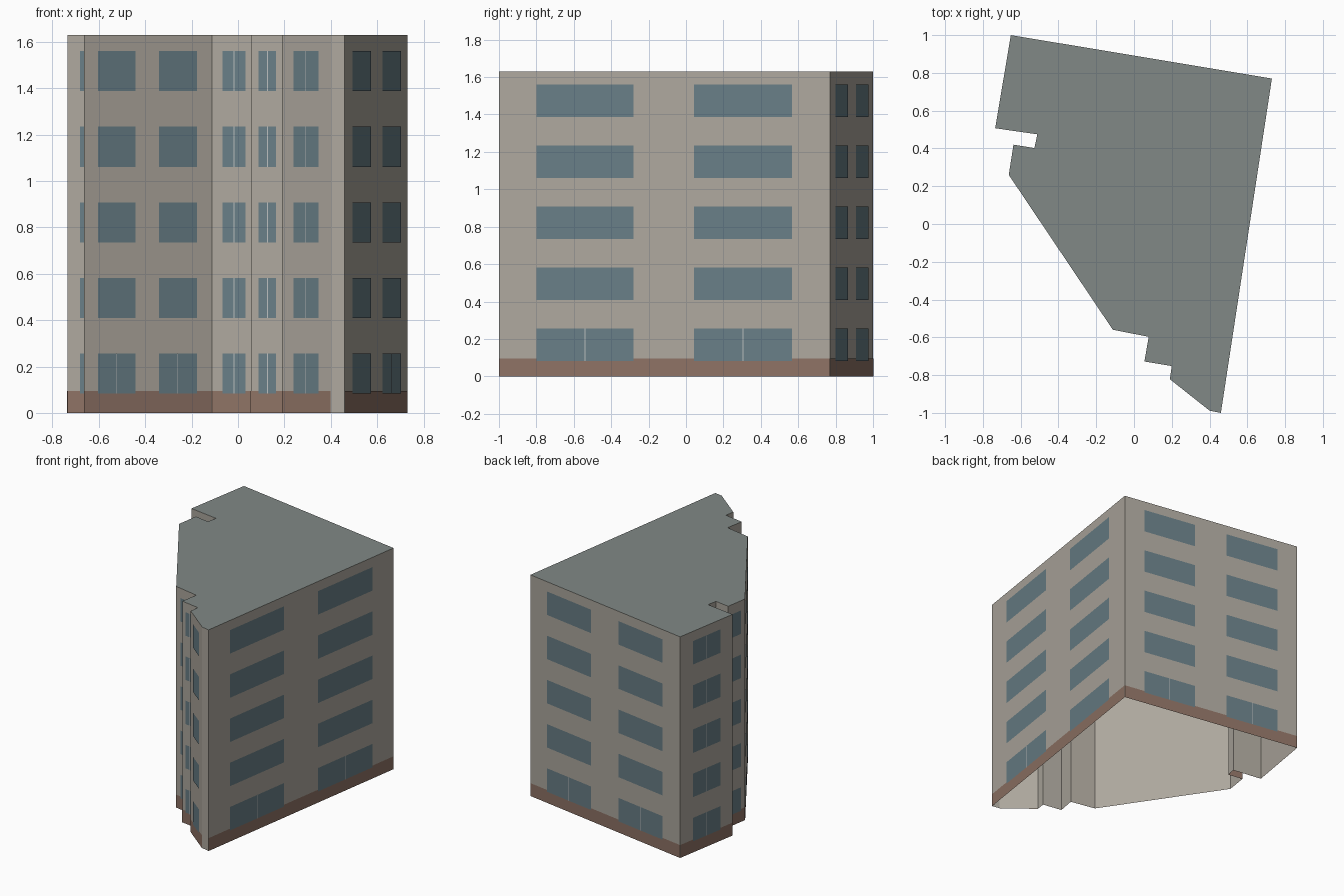
import bpy
from mathutils import Vector

if "Cube" in bpy.data.objects:
    bpy.data.objects.remove(bpy.data.objects["Cube"])

HEIGHT = 1.63
BRICK_TOP = 0.095
FLOOR_STEP = 0.326
# Footprint, counter-clockwise seen from above
OUTLINE = [(-0.652, 1.0), (-0.735, 0.507), (-0.512, 0.475), (-0.527, 0.402),
           (-0.638, 0.42), (-0.663, 0.26), (-0.112, -0.56), (0.078, -0.597),
           (0.055, -0.728), (0.20, -0.752), (0.19, -0.822), (0.40, -0.988),
           (0.46, -1.0), (0.73, 0.77)]


def material(name, rgb):
    m = bpy.data.materials.new(name)
    m.diffuse_color = (*rgb, 1)
    m.use_nodes = True
    m.node_tree.nodes["Principled BSDF"].inputs["Base Color"].default_value = m.diffuse_color
    return m


def make(name, quads, mat):
    """Mesh object from a list of polygons."""
    verts, faces = [], []
    for q in quads:
        faces.append(list(range(len(verts), len(verts) + len(q))))
        verts += q
    me = bpy.data.meshes.new(name)
    me.from_pydata(verts, [], faces)
    me.materials.append(mat)
    ob = bpy.data.objects.new(name, me)
    bpy.context.collection.objects.link(ob)
    return ob


def panel(a, b, f0, f1, z0, z1, offset):
    """Rectangle lying on wall a-b between fractions f0 and f1."""
    a, b = Vector(a), Vector(b)
    d = b - a
    n = Vector((d.y, -d.x)).normalized() * offset
    p, q = a + d * f0 + n, a + d * f1 + n
    return [(p.x, p.y, z0), (q.x, q.y, z0), (q.x, q.y, z1), (p.x, p.y, z1)]


walls, bricks, panes, mullions = [], [], [], []
for i, a in enumerate(OUTLINE):
    b = OUTLINE[(i + 1) % len(OUTLINE)]
    length = (Vector(b) - Vector(a)).length
    walls.append(panel(a, b, 0, 1, 0, HEIGHT, 0))
    if length < 0.1:
        continue
    bricks.append(panel(a, b, 0, 1, 0, BRICK_TOP, 0.0015))
    if length < 0.14:
        continue
    # Long walls carry two windows per floor, short ones a single window
    spans = [(0.113, 0.407), (0.59, 0.885)] if length > 0.7 else [(0.24, 0.76)]
    for floor in range(5):
        z0 = 0.083 + floor * FLOOR_STEP
        z1 = z0 + 0.173
        for f0, f1 in spans:
            panes.append(panel(a, b, f0, f1, z0, z1, 0.003))
            if len(spans) == 1 or floor == 0:
                mid, half = (f0 + f1) / 2, 0.002 / length
                mullions.append(panel(a, b, mid - half, mid + half, z0, z1, 0.004))

# Open-bottomed shell of walls with a flat roof
make("walls", walls, material("plaster", (0.42, 0.39, 0.34)))
make("roof", [[(x, y, HEIGHT) for x, y in OUTLINE]],
     material("roof_grey", (0.22, 0.25, 0.24)))

# Facade layers
make("brick_base", bricks, material("brick", (0.27, 0.17, 0.13)))
make("windows", panes, material("glass", (0.14, 0.21, 0.24)))
make("window_mullions", mullions, material("mullion", (0.5, 0.52, 0.52)))
